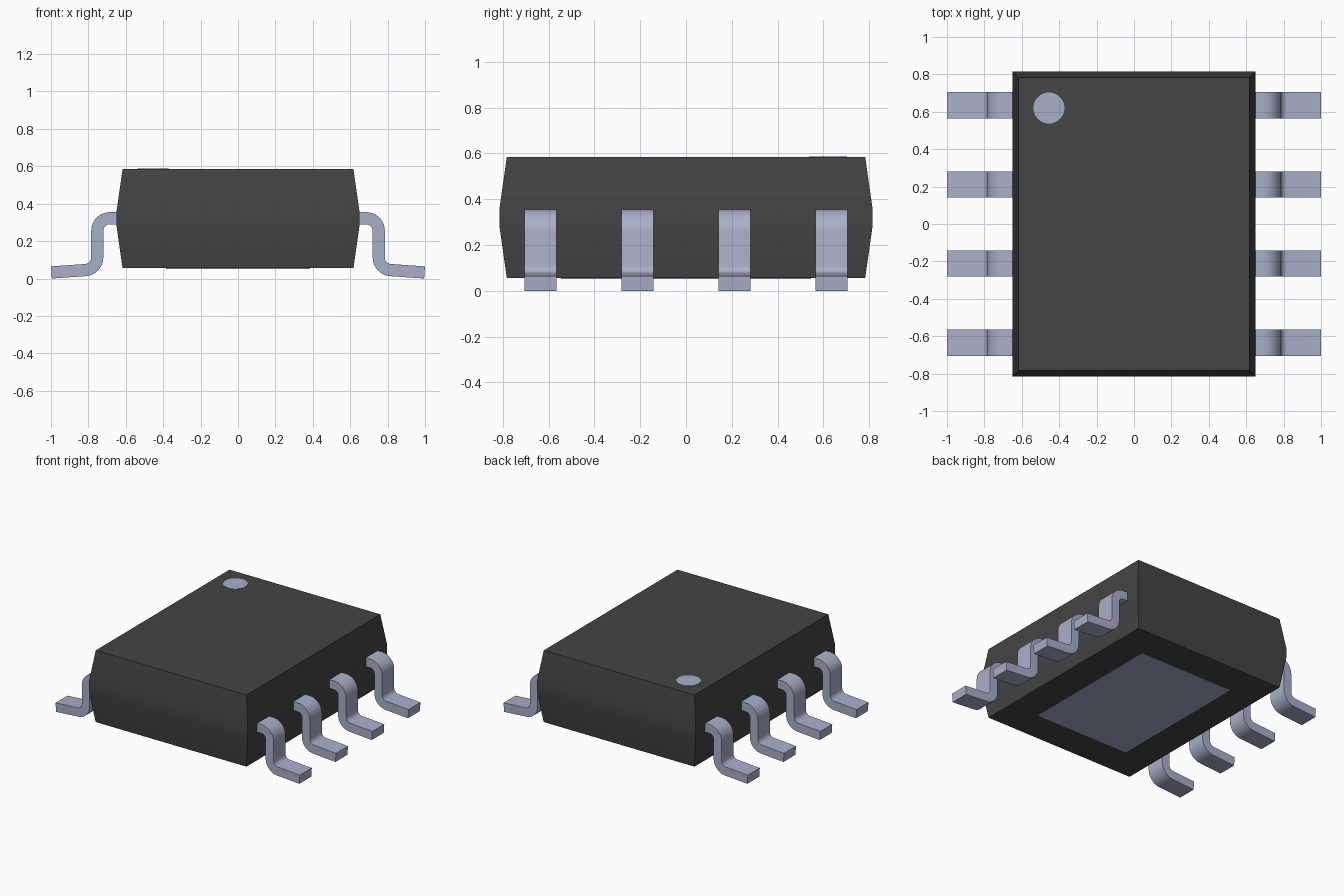
import bpy, bmesh, math

if "Cube" in bpy.data.objects:
    bpy.data.objects.remove(bpy.data.objects["Cube"])


def material(name, rgb):
    m = bpy.data.materials.new(name)
    m.diffuse_color = (*rgb, 1)
    m.use_nodes = True
    m.node_tree.nodes["Principled BSDF"].inputs["Base Color"].default_value = m.diffuse_color
    return m


BLACK = material("black_plastic", (0.058, 0.058, 0.058))
METAL = material("tinned_metal", (0.402, 0.430, 0.584))


def finish(bm, name, mat, smooth=True):
    bmesh.ops.recalc_face_normals(bm, faces=bm.faces)
    me = bpy.data.meshes.new(name)
    bm.to_mesh(me)
    bm.free()
    me.materials.append(mat)
    ob = bpy.data.objects.new(name, me)
    bpy.context.collection.objects.link(ob)
    if smooth:
        bpy.ops.object.select_all(action='DESELECT')
        ob.select_set(True)
        bpy.context.view_layer.objects.active = ob
        bpy.ops.object.shade_smooth_by_angle(angle=math.radians(30))
    return ob


# Body: rectangular rings, widest in a band at lead height
bm = bmesh.new()
rings = []
for x, y, z in ((0.617, 0.782, 0.055), (0.65, 0.815, 0.285),
                (0.65, 0.815, 0.355), (0.617, 0.782, 0.585)):
    rings.append([bm.verts.new((sx * x, sy * y, z))
                  for sx, sy in ((-1, -1), (1, -1), (1, 1), (-1, 1))])
for a, b in zip(rings, rings[1:]):
    for i in range(4):
        j = (i + 1) % 4
        bm.faces.new((a[i], a[j], b[j], b[i]))
bm.faces.new(rings[0])
bm.faces.new(rings[-1])
finish(bm, "body", BLACK)

# Corner marker dot on the top face
bm = bmesh.new()
bmesh.ops.create_cone(bm, cap_ends=True, segments=48, radius1=0.083,
                      radius2=0.083, depth=0.006)
bmesh.ops.translate(bm, verts=bm.verts, vec=(-0.455, 0.62, 0.584))
finish(bm, "marker_dot", METAL)

# Thermal pad on the underside
bm = bmesh.new()
bmesh.ops.create_cube(bm, size=1)
bmesh.ops.scale(bm, verts=bm.verts, vec=(0.77, 1.09, 0.006))
bmesh.ops.translate(bm, verts=bm.verts, vec=(0, 0, 0.055))
finish(bm, "thermal_pad", METAL, False)

# Lead centre line: (x, z, normal angle), two bends and a sloping foot
T, R, STEPS, TILT = 0.0325, 0.0675, 10, math.radians(4)
path = [(0.60, 0.3225, math.pi / 2)]
for i in range(STEPS + 1):
    a = math.pi / 2 * (1 - i / STEPS)
    path.append((0.685 + R * math.cos(a), 0.255 + R * math.sin(a), a))
for i in range(STEPS + 1):
    a = math.pi + (math.pi / 2 - TILT) * i / STEPS
    path.append((0.820 + R * math.cos(a), 0.1125 + R * math.sin(a), a - math.pi))
end_a = math.pi / 2 - TILT
foot = (0.9975 - path[-1][0]) / math.cos(TILT)
path.append((0.9975, path[-1][1] - foot * math.sin(TILT), end_a))


def lead(name, side, yc, half=0.07):
    bm = bmesh.new()
    sections = []
    for x, z, a in path:
        c, s = math.cos(a) * T, math.sin(a) * T
        sections.append([bm.verts.new((side * (x + k * c), yc + h * half, z + k * s))
                         for k, h in ((1, -1), (1, 1), (-1, 1), (-1, -1))])
    for a, b in zip(sections, sections[1:]):
        for i in range(4):
            j = (i + 1) % 4
            bm.faces.new((a[i], a[j], b[j], b[i]))
    bm.faces.new(sections[0])
    bm.faces.new(sections[-1])
    finish(bm, name, METAL)


# Four leads on each long side
for side, label in ((-1, "left"), (1, "right")):
    for n, y in enumerate((-0.635, -0.212, 0.212, 0.635)):
        lead(f"{label}_lead_{n + 1}", side, y)
